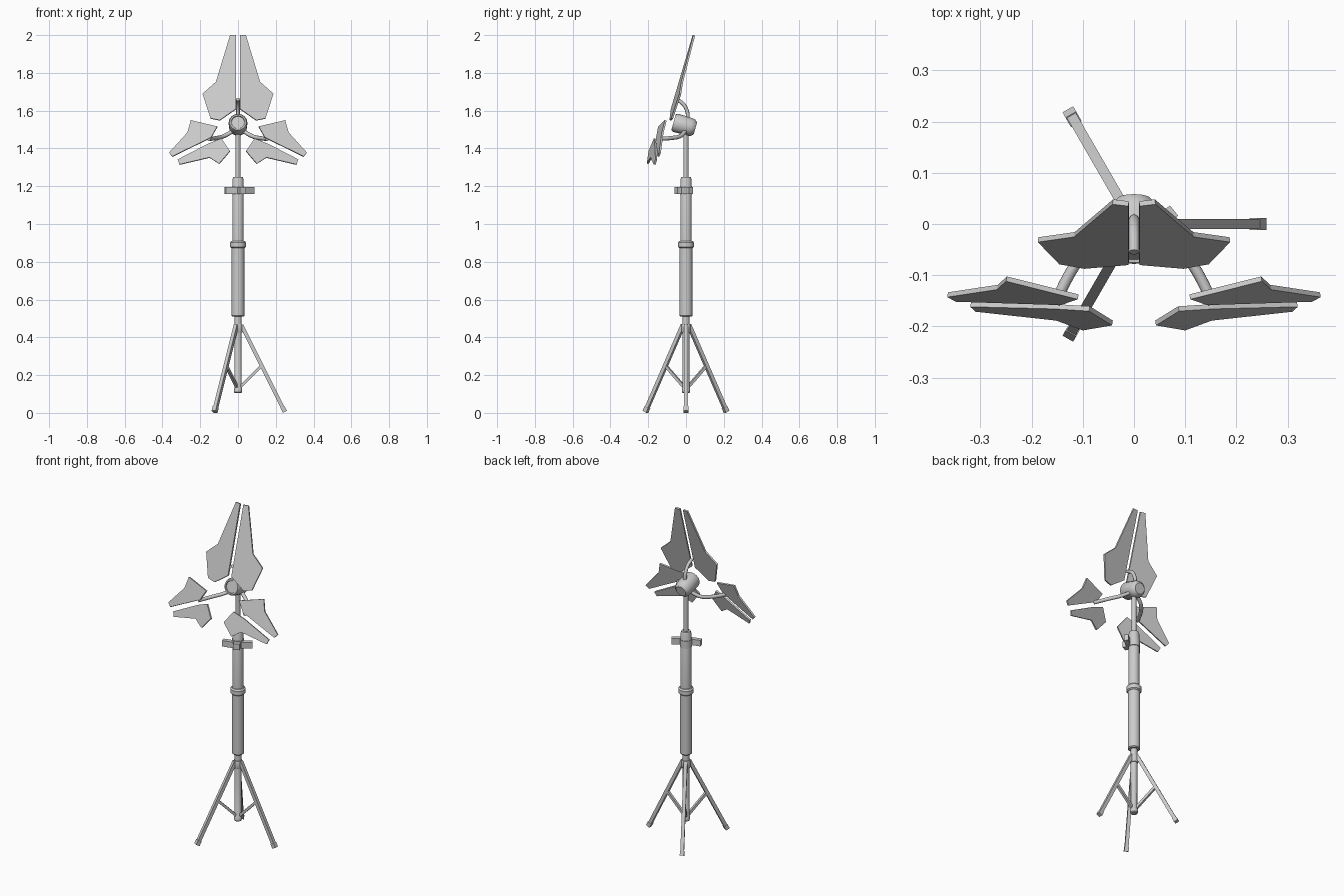
import bpy, bmesh, math
from mathutils import Vector, Matrix

cube = bpy.data.objects.get("Cube")
if cube:
    bpy.data.objects.remove(cube, do_unlink=True)

grey = bpy.data.materials.new("light_grey")
grey.use_nodes = True
grey.diffuse_color = (0.6, 0.6, 0.6, 1)
grey.node_tree.nodes["Principled BSDF"].inputs["Base Color"].default_value = (0.6, 0.6, 0.6, 1)


def finish(name, bm, smooth=False):
    bmesh.ops.recalc_face_normals(bm, faces=bm.faces)
    mesh = bpy.data.meshes.new(name)
    bm.to_mesh(mesh)
    bm.free()
    mesh.materials.append(grey)
    ob = bpy.data.objects.new(name, mesh)
    bpy.context.collection.objects.link(ob)
    if smooth:
        bpy.ops.object.select_all(action='DESELECT')
        ob.select_set(True)
        bpy.context.view_layer.objects.active = ob
        bpy.ops.object.shade_smooth_by_angle(angle=math.radians(35))
    return ob


def lathe(name, profile, sides=24, matrix=Matrix()):
    """Closed solid of revolution from (radius, height) pairs."""
    bm = bmesh.new()
    rings = []
    for r, z in profile:
        rings.append([bm.verts.new((r * math.cos(2 * math.pi * i / sides),
                                    r * math.sin(2 * math.pi * i / sides), z))
                      for i in range(sides)])
    for a, b in zip(rings, rings[1:]):
        for i in range(sides):
            j = (i + 1) % sides
            bm.faces.new((a[i], a[j], b[j], b[i]))
    bm.faces.new(rings[0])
    bm.faces.new(rings[-1])
    bm.transform(matrix)
    return finish(name, bm, True)


def bar(name, start, end, width, depth):
    """Square bar between two points."""
    a, b = Vector(start), Vector(end)
    d = (b - a).normalized()
    side = d.cross(Vector((0, 0, 1))).normalized()
    up = side.cross(d)
    bm = bmesh.new()
    bmesh.ops.create_cube(bm, size=1)
    rot = Matrix((side, up, d)).transposed().to_4x4()
    bm.transform(Matrix.Translation((a + b) / 2) @ rot
                 @ Matrix.Diagonal((width, depth, (b - a).length, 1)))
    return finish(name, bm)


def arm(name, points, radius):
    """Bent round tube, turned into a mesh."""
    curve = bpy.data.curves.new(name, 'CURVE')
    curve.dimensions = '3D'
    curve.bevel_depth = radius
    curve.bevel_resolution = 2
    curve.resolution_u = 6
    curve.use_fill_caps = True
    spline = curve.splines.new('BEZIER')
    spline.bezier_points.add(len(points) - 1)
    for p, co in zip(spline.bezier_points, points):
        p.co = co
        p.handle_left_type = p.handle_right_type = 'AUTO'
    curve.materials.append(grey)
    ob = bpy.data.objects.new(name, curve)
    bpy.context.collection.objects.link(ob)


def blade(name, outline, base, slope, sweep, sign):
    """Flat plate from an (x, z) outline lying in a leaning plane."""
    bm = bmesh.new()
    n = Vector((-sweep, 1, -slope)).normalized() * 0.01
    front = [Vector((x, base + slope * (z - 1.5) + sweep * x, z)) for x, z in outline]
    f = [bm.verts.new(v) for v in front]
    b = [bm.verts.new(v + n) for v in front]
    bm.faces.new(f)
    bm.faces.new(b[::-1])
    for i in range(len(f)):
        j = (i + 1) % len(f)
        bm.faces.new((f[i], b[i], b[j], f[j]))
    bm.transform(Matrix.Diagonal((sign, 1, 1, 1)))
    return finish(name, bm)


# Column: inner pole, outer tubes and collars
lathe("lower_pole", [(0.017, 0.105), (0.021, 0.11), (0.021, 0.13), (0.018, 0.135), (0.018, 0.53)])
lathe("leg_collar", [(0.022, 0.425), (0.024, 0.43), (0.024, 0.465), (0.022, 0.47)])
lathe("outer_tube", [(0.03, 0.51), (0.034, 0.515), (0.034, 0.89)])
lathe("upper_tube", [(0.03, 0.88), (0.03, 1.235), (0.025, 1.25)])
lathe("middle_collar", [(0.035, 0.872), (0.042, 0.878), (0.042, 0.902), (0.035, 0.91)])
lathe("thin_pole", [(0.013, 1.2), (0.013, 1.5)], 16)

# Tripod: three legs with feet and braces
for i in range(3):
    t = i * 2 * math.pi / 3
    def at(r, z):
        return (r * math.cos(t), r * math.sin(t), z)
    bar(f"leg_{i + 1}", at(0.018, 0.465), at(0.245, 0.012), 0.02, 0.02)
    bar(f"foot_{i + 1}", at(0.236, 0.03), at(0.248, 0.006), 0.024, 0.024)
    bar(f"brace_{i + 1}", at(0.125, 0.25), at(0.015, 0.14), 0.015, 0.015)

# Clamp knob with two wings
lathe("clamp_band", [(0.033, 1.155), (0.033, 1.2)])
fwd = Vector((0.45, -0.89, 0))
lat = Vector((0.89, 0.45, 0))
mid = Vector((0, 0, 1.178))
bar("clamp_knob", mid + fwd * 0.02, mid + fwd * 0.06, 0.036, 0.036)
for s, label in ((1, "left"), (-1, "right")):
    bar(f"clamp_wing_{label}", mid + lat * s * 0.02 + fwd * 0.025,
        mid + lat * s * 0.082 + fwd * 0.012, 0.026, 0.036)

# Tilted hub
tilt = Matrix.Translation((0, -0.01, 1.523)) @ Matrix.Rotation(math.radians(74), 4, 'X')
lathe("hub", [(0.032, -0.062), (0.044, -0.05), (0.048, -0.035), (0.05, 0.045), (0.044, 0.058),
              (0.036, 0.058), (0.034, 0.052)], 16, tilt)

# Curved arms
arm("top_arm", [(0, 0.01, 1.55), (0, 0.005, 1.6), (0, -0.02, 1.64), (0, -0.055, 1.66)], 0.01)
for s, label in ((1, "left"), (-1, "right")):
    arm(f"lower_arm_{label}", [(s * 0.03, -0.005, 1.49), (s * 0.075, -0.03, 1.465),
                               (s * 0.115, -0.08, 1.455), (s * 0.155, -0.155, 1.45)], 0.011)

# Blades, mirrored left and right
top_outline = [(0.011, 2.0), (0.042, 2.0), (0.117, 1.753), (0.188, 1.69),
               (0.146, 1.56), (0.097, 1.55), (0.011, 1.61)]
outer_outline = [(0.25, 1.55), (0.11, 1.517), (0.143, 1.459), (0.348, 1.358),
                 (0.365, 1.378), (0.268, 1.485)]
inner_outline = [(0.043, 1.387), (0.088, 1.453), (0.155, 1.427), (0.32, 1.342),
                 (0.31, 1.316), (0.152, 1.353), (0.1, 1.32)]
for s, label in ((1, "left"), (-1, "right")):
    blade(f"top_blade_{label}", top_outline, -0.114, 0.295, 0.12, s)
    blade(f"outer_blade_{label}", outer_outline, -0.172, 0.3, 0.18, s)
    blade(f"inner_blade_{label}", inner_outline, -0.172, 0.3, 0.18, s)
